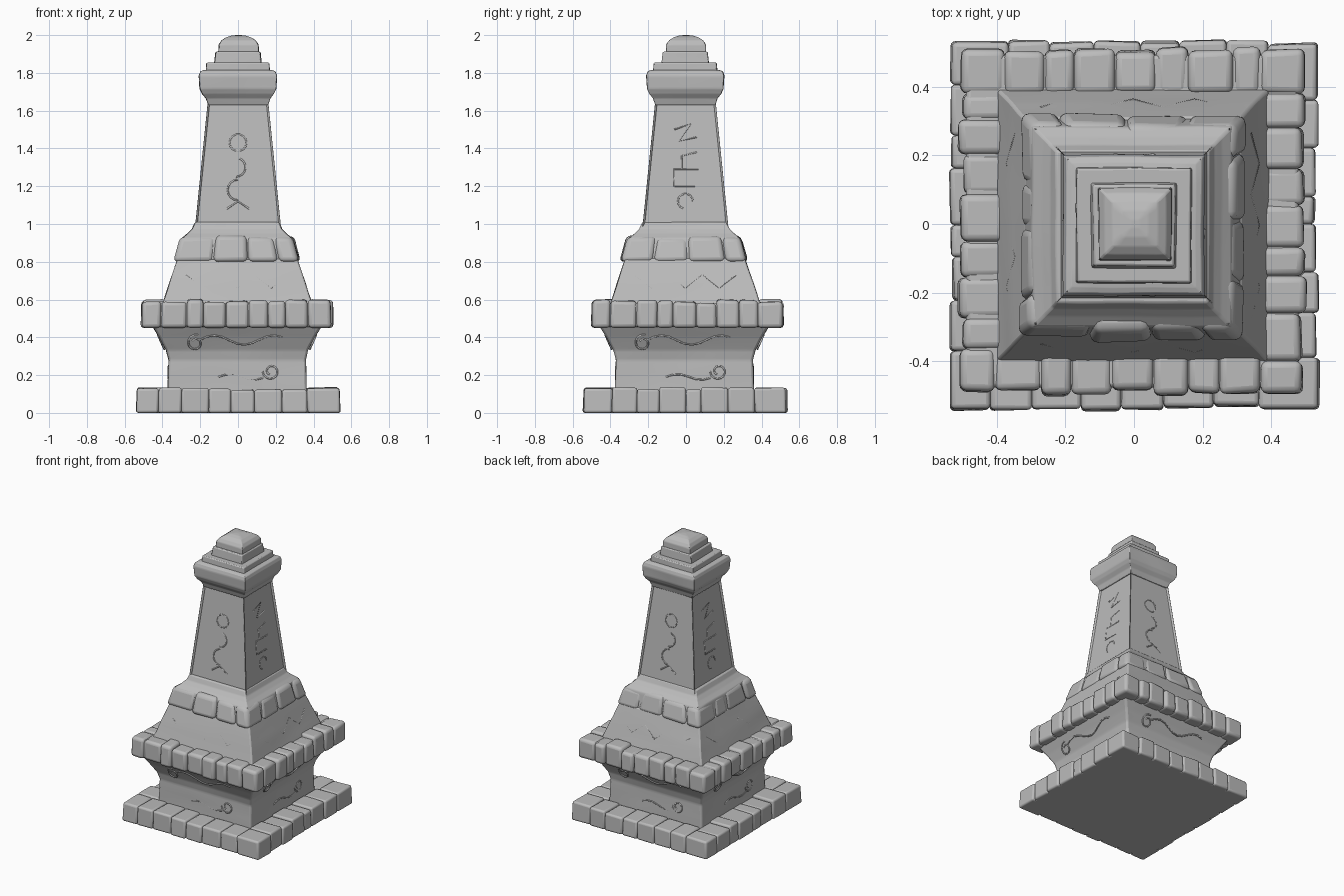
import bpy, bmesh, math, random
from mathutils import Vector, Matrix, noise

random.seed(4)
if "Cube" in bpy.data.objects:
    bpy.data.objects.remove(bpy.data.objects["Cube"], do_unlink=True)

GREY = (0.5, 0.5, 0.5, 1)
stone = bpy.data.materials.new("grey stone")
stone.use_nodes = True
stone.diffuse_color = GREY
stone.node_tree.nodes["Principled BSDF"].inputs["Base Color"].default_value = GREY

# square direction signs, counter-clockwise
CORNERS = [(-1, -1), (1, -1), (1, 1), (-1, 1)]


def finish(bm, name, bevel, offset=(0, 0), segments=2):
    """Turn a bmesh into a softly bevelled, smooth-shaded stone object."""
    bmesh.ops.recalc_face_normals(bm, faces=bm.faces)
    mesh = bpy.data.meshes.new(name)
    bm.to_mesh(mesh)
    bm.free()
    mesh.materials.append(stone)
    ob = bpy.data.objects.new(name, mesh)
    ob.location = (offset[0], offset[1], 0)
    bpy.context.collection.objects.link(ob)
    if bevel:
        mod = ob.modifiers.new("worn edges", "BEVEL")
        mod.width, mod.segments = bevel, segments
        mod.limit_method, mod.angle_limit = "ANGLE", math.radians(28)
    bpy.ops.object.select_all(action="DESELECT")
    ob.select_set(True)
    bpy.context.view_layer.objects.active = ob
    bpy.ops.object.shade_smooth_by_angle(angle=math.radians(40))
    return ob


def loft(profile):
    """Square rings stacked along (height, half width), capped at both ends."""
    bm = bmesh.new()
    rings = [[bm.verts.new((sx * r, sy * r, z)) for sx, sy in CORNERS] for z, r in profile]
    for low, high in zip(rings, rings[1:]):
        for i in range(4):
            j = (i + 1) % 4
            bm.faces.new((low[i], low[j], high[j], high[i]))
    bm.faces.new(rings[0][::-1])
    bm.faces.new(rings[-1])
    return bm


def roughen(bm, amount, cuts=5):
    """Give the carved faces a slight hand-worn wobble."""
    bmesh.ops.subdivide_edges(bm, edges=bm.edges[:], cuts=cuts, use_grid_fill=True)
    for v in bm.verts:
        d = noise.noise_vector(v.co * 6)
        v.co += Vector((d.x, d.y, 0)) * amount


def tier(name, profile, bevel=0.012, offset=(0, 0), wobble=0.005):
    bm = loft(profile)
    if wobble:
        roughen(bm, wobble)
    return finish(bm, name, bevel, offset)


def stone_ring(name, z0, z1, r0, r1, depth, count, bevel, rough, offset=(0, 0)):
    """Pinwheel of worn blocks around a square; r0 and r1 are half widths."""
    bm = bmesh.new()
    inner = 1 - depth / r0
    for side in range(4):
        turn = Matrix.Rotation(side * math.pi / 2, 3, "Z")
        cuts = [-1 + (1 + inner) * i / count for i in range(count + 1)]
        for i in range(1, count):
            cuts[i] += random.uniform(-0.2, 0.2) * (1 + inner) / count
        for a, b in zip(cuts, cuts[1:]):
            swell = random.uniform(-rough, rough * 0.5)
            lift = random.uniform(-rough, rough * 0.5)
            vs = []
            for z, r in ((z0, r0), (z1 + lift, r1)):
                for u, v in ((a, 1), (b, 1), (b, inner), (a, inner)):
                    y = v * r + (swell if v == 1 else 0)
                    jitter = random.uniform(-rough, rough) * 0.35
                    p = Vector((u * r, -y - jitter, z + (jitter if z > z0 else 0)))
                    vs.append(bm.verts.new(turn @ p))
            low, high = vs[:4], vs[4:]
            bm.faces.new(low[::-1])
            bm.faces.new(high)
            for k in range(4):
                m = (k + 1) % 4
                bm.faces.new((low[k], low[m], high[m], high[k]))
    return finish(bm, name, bevel, offset, 3)


def carve(name, lines, half_width, sides, offset=(0, 0), depth=0.005):
    """Shallow carved lines given as (across, height), laid on sloping sides."""
    curve = bpy.data.curves.new(name, "CURVE")
    curve.dimensions = "3D"
    curve.bevel_depth, curve.bevel_resolution = depth, 1
    for side in sides:
        turn = Matrix.Rotation(side * math.pi / 2, 3, "Z")
        for line in lines:
            spline = curve.splines.new("POLY")
            spline.points.add(len(line) - 1)
            for point, (u, z) in zip(spline.points, line):
                point.co = (*(turn @ Vector((u, -half_width(z) + 0.002, z))), 1)
    curve.materials.append(stone)
    ob = bpy.data.objects.new(name, curve)
    ob.location = (offset[0], offset[1], 0)
    bpy.context.collection.objects.link(ob)
    bpy.ops.object.select_all(action="DESELECT")
    ob.select_set(True)
    bpy.context.view_layer.objects.active = ob
    bpy.ops.object.convert(target="MESH")
    bpy.ops.object.shade_smooth()


def arc(cx, cz, r, start, end, steps=14, shrink=0.0):
    """Arc or inward spiral, angles in turns."""
    pts = []
    for i in range(steps + 1):
        t = i / steps
        a = (start + (end - start) * t) * math.tau
        pts.append((cx + r * (1 - shrink * t) * math.cos(a), cz + r * (1 - shrink * t) * math.sin(a)))
    return pts


# foundation: core slab with a course of edge stones
tier("foundation_core", [(0, 0.52), (0.115, 0.52)], 0.01, (0, -0.004), 0)
stone_ring("foundation_stones", 0, 0.13, 0.538, 0.534, 0.17, 7, 0.013, 0.009, (0, -0.004))

# flared pedestal
tier("pedestal", [(0.1, 0.368), (0.2, 0.364), (0.28, 0.362), (0.33, 0.375), (0.4, 0.412),
                  (0.47, 0.455)], 0.012, (-0.005, -0.008))

# projecting cornice
tier("cornice_core", [(0.455, 0.485), (0.58, 0.485)], 0.012, (-0.005, 0.008), 0)
stone_ring("cornice_stones", 0.45, 0.595, 0.505, 0.502, 0.13, 8, 0.02, 0.012, (-0.005, 0.008))

# sloping plinth
tier("plinth", [(0.57, 0.398), (0.69, 0.36), (0.82, 0.315)], 0.008, (-0.003, -0.004))

# rounded course beneath the shaft
SHIFT = (-0.005, -0.008)
stone_ring("collar_stones", 0.8, 0.935, 0.338, 0.302, 0.12, 3, 0.026, 0.012, SHIFT)
tier("shaft_foot", [(0.81, 0.315), (0.925, 0.292), (0.95, 0.262), (0.975, 0.238), (1.01, 0.222)],
     0.012, SHIFT, 0.004)

# tapering shaft with a sunken panel on each side
bm = loft([(0.98, 0.228), (1.66, 0.159)])
panels = [f for f in bm.faces if abs(f.normal.z) < 0.5]
bmesh.ops.inset_individual(bm, faces=panels, thickness=0.03, depth=0)
bmesh.ops.inset_individual(bm, faces=panels, thickness=0.012, depth=-0.012)
finish(bm, "shaft", 0.006, (0, -0.003))

# capital and stepped top
CAP = (0, -0.004)
tier("capital", [(1.63, 0.158), (1.665, 0.17), (1.69, 0.19), (1.715, 0.202), (1.785, 0.206),
                 (1.808, 0.198), (1.815, 0.18)], 0.014, CAP, 0.004)
tier("lower_step", [(1.80, 0.17), (1.854, 0.166)], 0.006, CAP, 0.003)
tier("upper_step", [(1.84, 0.126), (1.912, 0.118)], 0.006, CAP, 0.003)
tier("domed_cap", [(1.9, 0.107), (1.95, 0.105), (1.972, 0.09), (1.988, 0.066), (1.997, 0.038),
                   (2.0, 0.012)], 0.008, (0.003, 0), 0.002)


# carved ornament
def shaft_face(z):
    return 0.226 - (z - 1.0) * 0.1015 - 0.012


def plinth_face(z):
    return 0.398 - (z - 0.57) * 0.333


def pedestal_face(z):
    return 0.364 if z < 0.28 else 0.362 + (z - 0.28) * 0.45


ring_glyph = [arc(0, 1.43, 0.045, 0, 1), arc(-0.01, 1.3, 0.05, 0.2, -0.25, 8),
              arc(0, 1.18, 0.055, 0.25, 0.75, 8), [(-0.06, 1.08), (0, 1.12), (0.06, 1.08)]]
angle_glyph = [[(-0.06, 1.5), (0.03, 1.53), (-0.03, 1.44), (0.06, 1.46)],
               [(0.07, 1.29), (-0.06, 1.29), (-0.06, 1.2), (0.05, 1.2)],
               [(-0.02, 1.29), (-0.02, 1.36), (0.06, 1.38)],
               arc(0, 1.12, 0.04, 0, 0.7, 10)]
carve("shaft_ring_carving", ring_glyph, shaft_face, (0, 2), (0, -0.003))
carve("shaft_angular_carving", angle_glyph, shaft_face, (1, 3), (0, -0.003))

zigzag = [(-0.27 + 0.09 * i, 0.66 if i % 2 else 0.73) for i in range(7)]
carve("plinth_zigzag", [zigzag], plinth_face, range(4), (-0.003, -0.004), 0.004)

wave = [(-0.2 + 0.04 * i, 0.385 + 0.025 * math.sin(i * 0.8)) for i in range(12)]
scrolls = [wave, arc(-0.22, 0.37, 0.045, 0.2, 1.4, 16, 0.6),
           arc(0.18, 0.22, 0.045, 0.5, 1.7, 16, 0.6),
           [(-0.1 + 0.04 * i, 0.19 + 0.015 * math.sin(i)) for i in range(7)]]
carve("pedestal_scrolls", scrolls, pedestal_face, range(4), (-0.005, -0.008))
